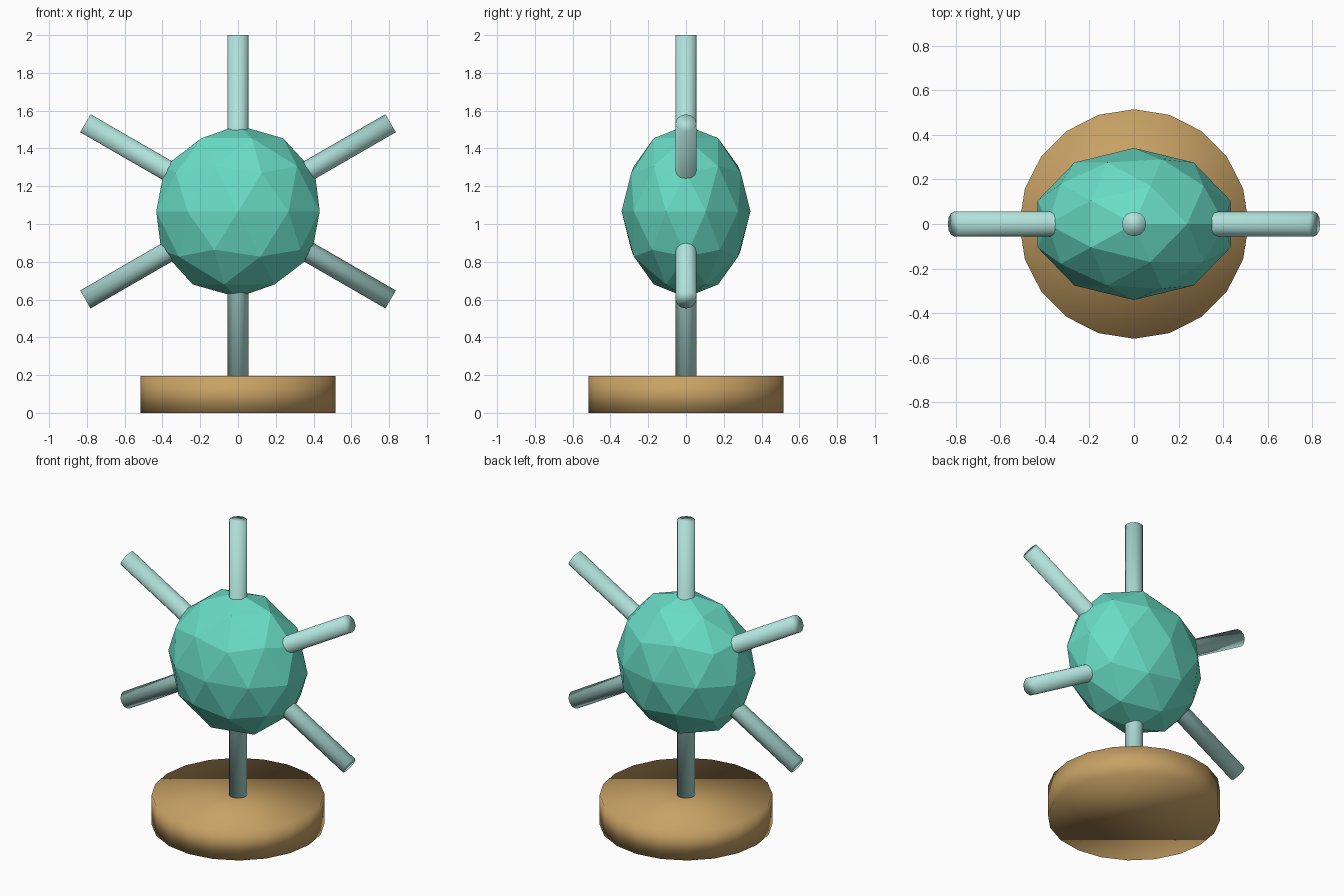
import bpy
from math import radians

if "Cube" in bpy.data.objects:
    bpy.data.objects.remove(bpy.data.objects["Cube"])

HUB_Z = 1.067
ROD_REACH = 0.933


def material(name, rgb):
    m = bpy.data.materials.new(name)
    m.diffuse_color = (*rgb, 1)
    m.use_nodes = True
    m.node_tree.nodes["Principled BSDF"].inputs["Base Color"].default_value = m.diffuse_color
    return m


def finish(name, mat, smooth):
    o = bpy.context.object
    o.name = name
    o.data.materials.append(mat)
    if smooth:
        bpy.ops.object.shade_smooth()
    else:
        bpy.ops.object.shade_flat()
    return o


teal = material("teal", (0.14, 0.72, 0.56))
pale = material("pale_teal", (0.44, 0.76, 0.71))
tan = material("tan", (0.58, 0.36, 0.13))

# Round 20-sided base
bpy.ops.mesh.primitive_cylinder_add(vertices=20, radius=0.515, depth=0.195,
                                    location=(0, 0, 0.0975))
finish("base", tan, True)

# Faceted hub, flattened front to back
bpy.ops.mesh.primitive_ico_sphere_add(subdivisions=2, radius=0.455,
                                      location=(0, 0, HUB_Z))
finish("hub", teal, False).scale = (1, 0.75, 1)

# Three bars through the hub make six spokes; the lowest one is the stem
for i, name in enumerate(("stem_bar", "rising_bar", "falling_bar")):
    bpy.ops.mesh.primitive_cylinder_add(vertices=12, radius=0.055,
                                        depth=2 * ROD_REACH,
                                        location=(0, 0, HUB_Z),
                                        rotation=(0, radians(60 * i), 0))
    finish(name, pale, True)
